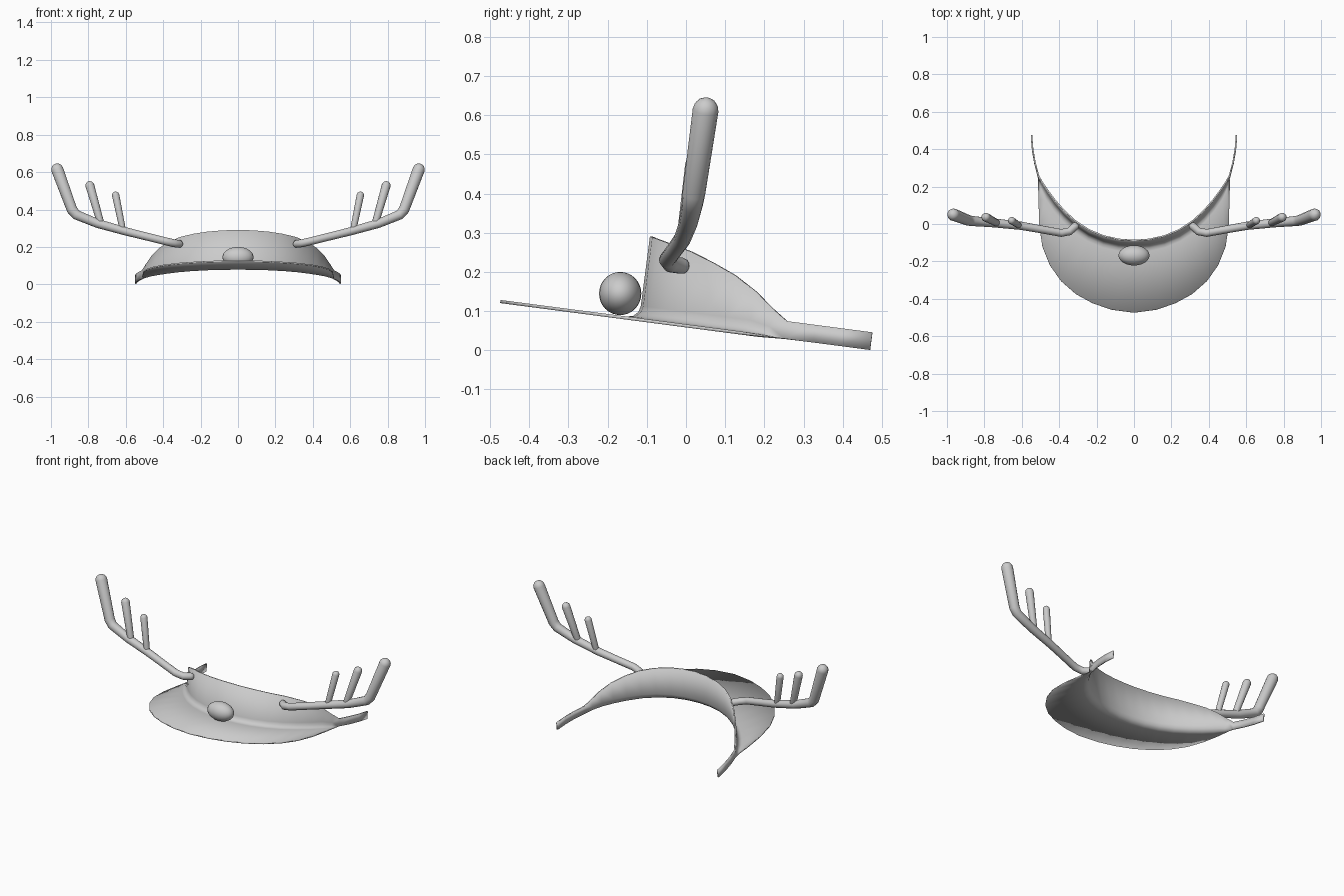
import bpy, bmesh, math
from mathutils import Vector

if "Cube" in bpy.data.objects:
    bpy.data.objects.remove(bpy.data.objects["Cube"])


def finish(name, bm, angle=40):
    bmesh.ops.remove_doubles(bm, verts=bm.verts, dist=0.0005)
    bmesh.ops.recalc_face_normals(bm, faces=bm.faces)
    me = bpy.data.meshes.new(name)
    bm.to_mesh(me)
    bm.free()
    ob = bpy.data.objects.new(name, me)
    bpy.context.collection.objects.link(ob)
    bpy.ops.object.select_all(action='DESELECT')
    ob.select_set(True)
    bpy.context.view_layer.objects.active = ob
    bpy.ops.object.shade_smooth_by_angle(angle=math.radians(angle))
    return ob


SLOPE = 0.131


def plane_z(y):
    return 0.0625 - SLOPE * y


def lifted(x, y, h):
    # point at height h above the tilted brim plane
    return Vector((x, y + SLOPE * h, plane_z(y) + h))


# Half visor stations: wall x, wall y, wall height, brim edge x, brim edge y
stations = [
    (0.00, -0.116, 0.213, 0.00, -0.474),
    (0.08, -0.110, 0.211, 0.12, -0.458),
    (0.16, -0.092, 0.207, 0.22, -0.424),
    (0.24, -0.058, 0.199, 0.31, -0.375),
    (0.31, -0.011, 0.188, 0.39, -0.305),
    (0.37, 0.046, 0.168, 0.45, -0.220),
    (0.42, 0.105, 0.144, 0.49, -0.120),
    (0.46, 0.163, 0.110, 0.508, 0.00),
    (0.49, 0.212, 0.072, 0.51, 0.13),
    (0.511, 0.252, 0.045, 0.511, 0.252),
    (0.530, 0.325, 0.045, None, None),
    (0.542, 0.395, 0.045, None, None),
    (0.548, 0.470, 0.045, None, None),
]

# Visor: brim, rounded fold and headband wall as one sheet
bm = bmesh.new()
for sx in (1, -1):
    cols = []
    for x, y, h, bx, by in stations:
        if bx is None:
            rows = [lifted(x, y, 0)] * 5 + [lifted(x, y, h)]
        else:
            d = Vector((bx - x, by - y))
            n = d.normalized() if d.length > 0.001 else d
            f = min(0.035, d.length * 0.3)
            rows = [lifted(bx, by, 0)]
            for a, b in ((1, 0), (0.5, 0.13), (0.13, 0.5), (0, 1)):
                rows.append(lifted(x + n.x * f * a, y + n.y * f * a, f * b))
            rows.append(lifted(x, y, h))
        cols.append([bm.verts.new((sx * p.x, p.y, p.z)) for p in rows])
    for a, b in zip(cols, cols[1:]):
        for i in range(5):
            quad = (a[i], b[i], b[i + 1], a[i + 1])
            bm.faces.new(quad if sx > 0 else quad[::-1])
bmesh.ops.dissolve_degenerate(bm, dist=0.0004, edges=bm.edges)
visor = finish("visor", bm)
solid = visor.modifiers.new("thickness", 'SOLIDIFY')
solid.thickness = 0.008
solid.offset = 0

# Round nose resting on the brim
bm = bmesh.new()
bmesh.ops.create_uvsphere(bm, u_segments=24, v_segments=16, radius=1)
for v in bm.verts:
    v.co = (v.co.x * 0.083, v.co.y * 0.054 - 0.168, v.co.z * 0.055 + 0.145)
finish("nose", bm)


# Tapered tube with domed ends
def tube(bm, path, sx, sides=14):
    pts = [(Vector((sx * x, y, z)), r) for x, y, z, r in path]

    def dome(end, prev):
        d = (end[0] - prev[0]).normalized()
        return [(end[0] + d * end[1] * math.sin(a), end[1] * math.cos(a))
                for a in (0.45, 0.9, 1.3, 1.54)]
    pts = dome(pts[0], pts[1])[::-1] + pts + dome(pts[-1], pts[-2])
    rings = []
    u = Vector((0, 1, 0.3))
    for i, (p, r) in enumerate(pts):
        t = Vector()
        if i > 0:
            t += (p - pts[i - 1][0]).normalized()
        if i < len(pts) - 1:
            t += (pts[i + 1][0] - p).normalized()
        t.normalize()
        u = (u - t * u.dot(t)).normalized()
        w = t.cross(u)
        rings.append([bm.verts.new(p + r * (u * math.cos(k * math.tau / sides) +
                                            w * math.sin(k * math.tau / sides)))
                      for k in range(sides)])
    for a, b in zip(rings, rings[1:]):
        for k in range(sides):
            j = (k + 1) % sides
            bm.faces.new((a[k], a[j], b[j], b[k]))
    bm.faces.new(rings[0][::-1])
    bm.faces.new(rings[-1])


# Antlers: a main beam with two tines on each side
beam = [(0.315, -0.012, 0.216, 0.021), (0.345, -0.040, 0.220, 0.021),
        (0.39, -0.048, 0.231, 0.021), (0.50, -0.028, 0.258, 0.021),
        (0.60, -0.010, 0.283, 0.022), (0.75, 0.006, 0.325, 0.024),
        (0.865, 0.016, 0.372, 0.027), (0.888, 0.020, 0.400, 0.029),
        (0.966, 0.050, 0.613, 0.033)]
tines = [[(0.735, 0.006, 0.33, 0.019), (0.792, 0.036, 0.528, 0.024)],
         [(0.617, -0.006, 0.295, 0.017), (0.654, 0.018, 0.476, 0.020)]]
for side, sx in (("right", 1), ("left", -1)):
    for name, paths in (("antler_beam", [beam]), ("antler_tines", tines)):
        bm = bmesh.new()
        for path in paths:
            tube(bm, path, sx)
        bmesh.ops.recalc_face_normals(bm, faces=bm.faces)
        finish(f"{name}_{side}", bm, 60)
